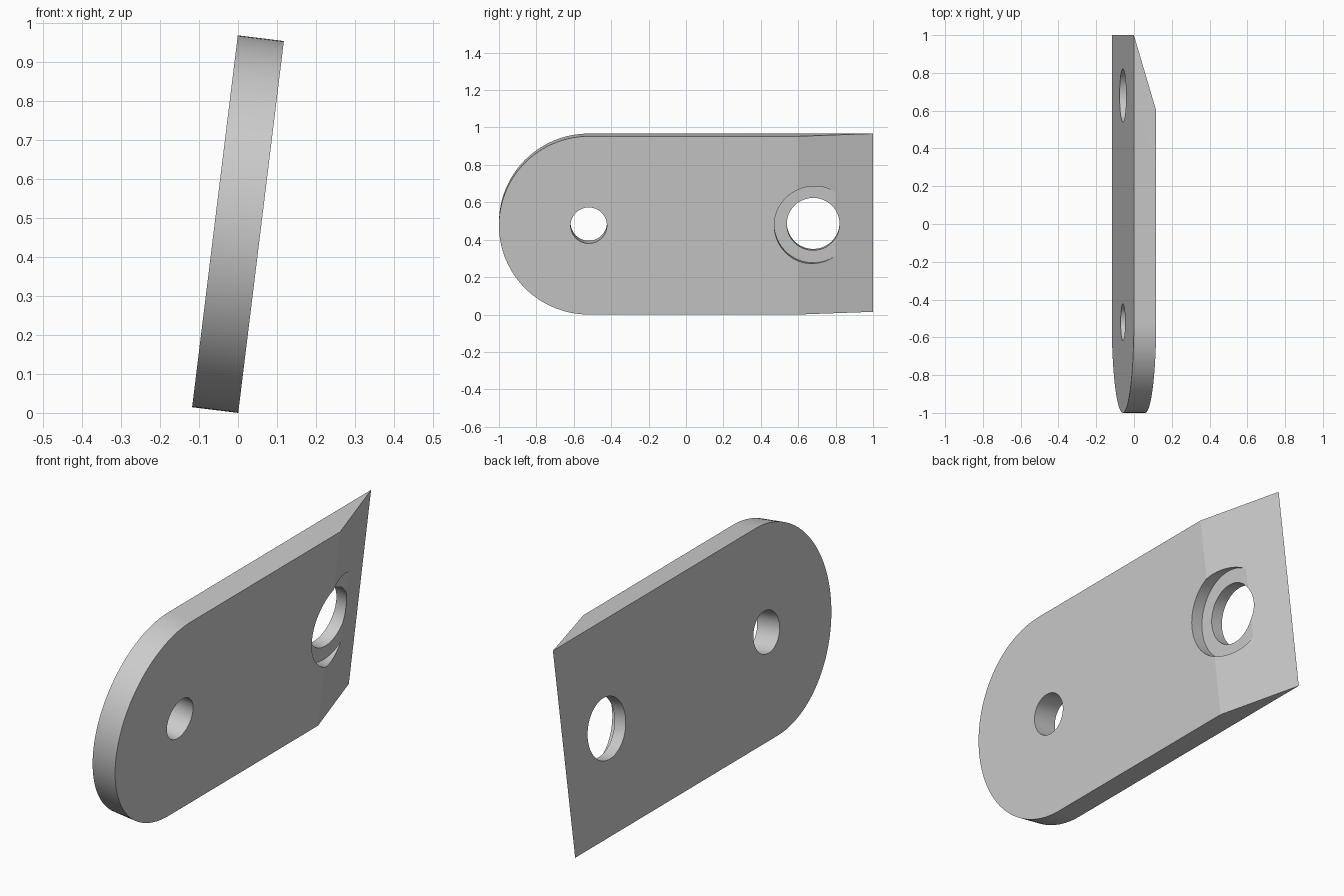
import bpy
import bmesh
import math
from mathutils import Matrix, Vector

cube = bpy.data.objects.get("Cube")
if cube:
    bpy.data.objects.remove(cube, do_unlink=True)

THICK, RADIUS, TILT = 0.119, 0.48, math.radians(7)
ROUND_Y, TAPER_Y, TIP_Y = -0.52, 0.6, 1.0
BORE_Y = 0.68
HALF = THICK / 2

grey = bpy.data.materials.new("plain grey")
grey.use_nodes = True
colour = (0.6, 0.6, 0.6, 1)
grey.diffuse_color = colour
grey.node_tree.nodes["Principled BSDF"].inputs["Base Color"].default_value = colour


def make_object(name, bm):
    bmesh.ops.recalc_face_normals(bm, faces=bm.faces)
    mesh = bpy.data.meshes.new(name)
    bm.to_mesh(mesh)
    bm.free()
    obj = bpy.data.objects.new(name, mesh)
    mesh.materials.append(grey)
    bpy.context.collection.objects.link(obj)
    return obj


def drill(target, y, radius, x_from, x_to):
    """Cut a round hole along the thickness axis."""
    bm = bmesh.new()
    place = Matrix.Translation(((x_from + x_to) / 2, y, 0)) @ Matrix.Rotation(math.pi / 2, 4, "Y")
    bmesh.ops.create_cone(bm, cap_ends=True, segments=96, radius1=radius,
                          radius2=radius, depth=x_to - x_from, matrix=place)
    cutter = make_object("hole_cutter", bm)
    cutter.hide_render = True
    mod = target.modifiers.new("hole", "BOOLEAN")
    mod.operation = "DIFFERENCE"
    mod.solver = "EXACT"
    mod.object = cutter
    bpy.context.view_layer.objects.active = target
    bpy.ops.object.modifier_apply(modifier=mod.name)
    bpy.data.objects.remove(cutter, do_unlink=True)


# Plate outline: one rounded end, one square end, given thickness along x
STEPS = 64
bm = bmesh.new()
outline = [(TIP_Y + 0.05, -RADIUS), (TIP_Y + 0.05, RADIUS)]
for i in range(STEPS + 1):
    a = math.pi / 2 + math.pi * i / STEPS
    outline.append((ROUND_Y + RADIUS * math.cos(a), RADIUS * math.sin(a)))
face = bm.faces.new([bm.verts.new((-HALF, y, z)) for y, z in outline])
grown = bmesh.ops.extrude_face_region(bm, geom=[face])
bmesh.ops.translate(bm, vec=(THICK, 0, 0),
                    verts=[v for v in grown["geom"] if isinstance(v, bmesh.types.BMVert)])

# Tapered end, sliced down to a knife edge
slope = Vector((TIP_Y - TAPER_Y, THICK, 0)).normalized()
cut = bmesh.ops.bisect_plane(bm, geom=bm.verts[:] + bm.edges[:] + bm.faces[:],
                             plane_co=(-HALF, TIP_Y, 0), plane_no=slope, clear_outer=True)
bmesh.ops.holes_fill(bm, edges=[e for e in cut["geom_cut"] if isinstance(e, bmesh.types.BMEdge)])
plate = make_object("tapered_plate", bm)

# Pivot hole, large hole and its counterbore
drill(plate, ROUND_Y, 0.097, -0.2, 0.2)
drill(plate, BORE_Y, 0.141, -0.2, 0.2)
drill(plate, BORE_Y, 0.208, 0, 0.2)

# Lean the plate and stand it on the ground
half_height = RADIUS * math.cos(TILT) + HALF * math.sin(TILT)
plate.data.transform(Matrix.Translation((0, 0, half_height)) @ Matrix.Rotation(TILT, 4, "Y"))

bpy.ops.object.select_all(action="DESELECT")
plate.select_set(True)
bpy.context.view_layer.objects.active = plate
bpy.ops.object.shade_smooth_by_angle(angle=math.radians(10))
